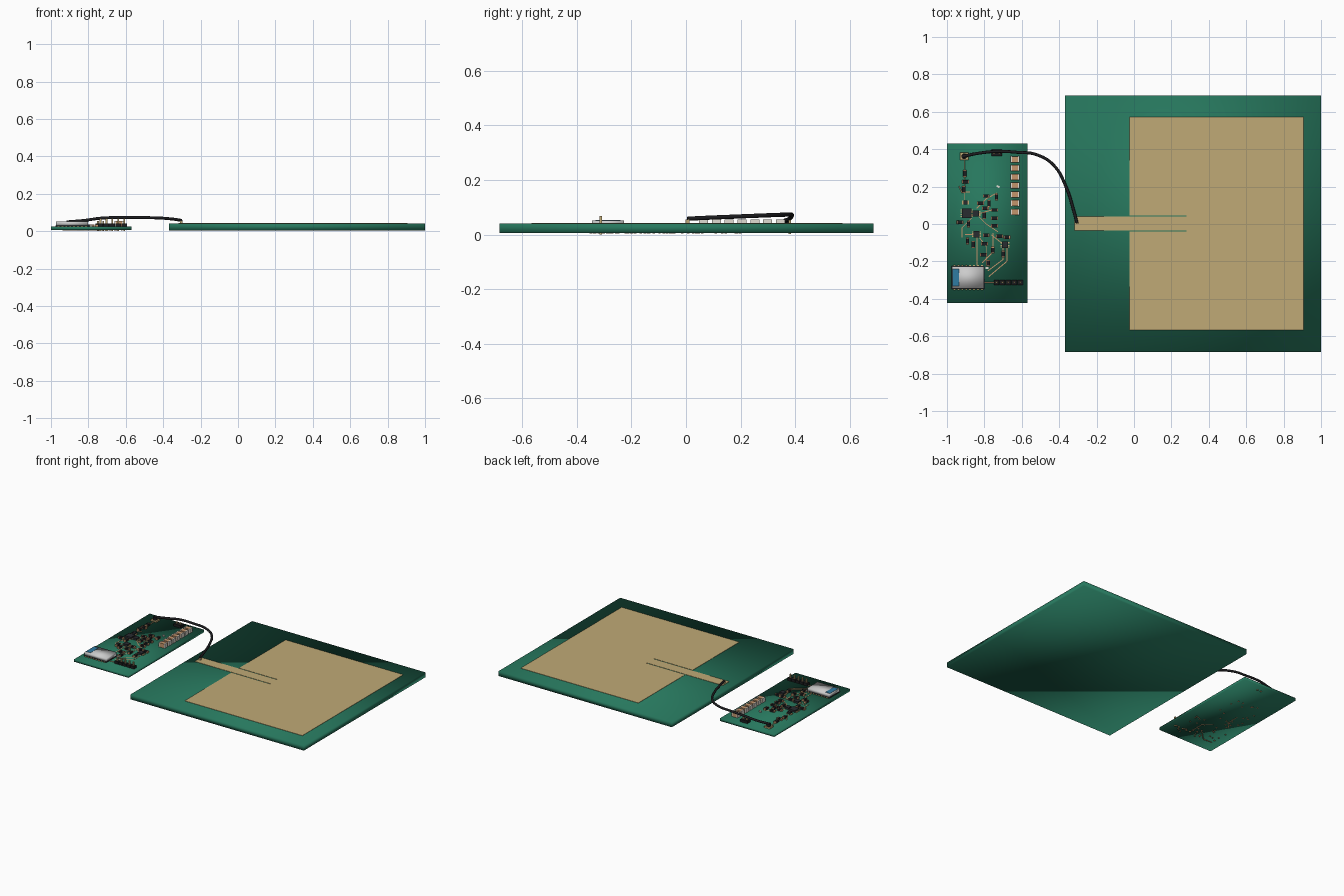
import bpy, bmesh, math, random
from mathutils import Matrix, Vector

random.seed(4)
BOT, TOP = 0.006, 0.024      # small board faces


def mat(name, r, g, b):
    m = bpy.data.materials.new(name)
    m.diffuse_color = (r, g, b, 1)
    return m


GREEN = mat("board green", 0.02, 0.185, 0.11)
GOLD = mat("antenna gold", 0.53, 0.40, 0.18)
COPPER = mat("copper tan", 0.55, 0.30, 0.15)
BLACK = mat("black plastic", 0.012, 0.012, 0.014)
CHIP = mat("chip charcoal", 0.022, 0.025, 0.03)
SILVER = mat("module silver", 0.60, 0.60, 0.60)
BLUE = mat("module blue", 0.03, 0.20, 0.36)
WHITE = mat("white part", 0.75, 0.72, 0.65)


def finish(name, bm, m, smooth=False):
    me = bpy.data.meshes.new(name)
    bmesh.ops.recalc_face_normals(bm, faces=bm.faces)
    bm.to_mesh(me)
    bm.free()
    me.materials.append(m)
    for p in me.polygons:
        p.use_smooth = smooth
    ob = bpy.data.objects.new(name, me)
    bpy.context.collection.objects.link(ob)
    return ob


def boxes(name, items, m, smooth=False):
    """Each item: centre x, centre y, bottom z, size x, size y, height, [turn]."""
    bm = bmesh.new()
    for it in items:
        x, y, z, sx, sy, h = it[:6]
        turn = it[6] if len(it) > 6 else 0
        bmesh.ops.create_cube(bm, size=1, matrix=Matrix.Translation((x, y, z + h / 2))
                              @ Matrix.Rotation(turn, 4, 'Z') @ Matrix.Diagonal((sx, sy, h, 1)))
    return finish(name, bm, m, smooth)


def tracks(name, paths, z, m, w=0.005, h=0.0015):
    """Thin copper tracks along polylines."""
    items = []
    for path in paths:
        for (ax, ay), (bx, by) in zip(path, path[1:]):
            d = Vector((bx - ax, by - ay))
            items.append(((ax + bx) / 2, (ay + by) / 2, z, d.length + w, w, h, math.atan2(d.y, d.x)))
    return boxes(name, items, m)


# Boards, softly shaded over their corners
boxes("antenna_board", [(0.315, 0.002, 0.005, 1.37, 1.372, 0.036)], GREEN, True)
boxes("circuit_board", [(-0.785, 0.004, BOT, 0.43, 0.855, TOP - BOT)], GREEN, True)

# Antenna patch with its inset feed strip, one outline
outline = [(-0.318, -0.034), (0.281, -0.034), (0.281, -0.041), (-0.024, -0.041), (-0.024, -0.567),
           (0.906, -0.567), (0.906, 0.573), (-0.024, 0.573), (-0.024, 0.046), (0.281, 0.046),
           (0.281, 0.039), (-0.318, 0.039)]
bm = bmesh.new()
face = bm.faces.new([bm.verts.new((x, y, 0.0405)) for x, y in outline])
ext = bmesh.ops.extrude_face_region(bm, geom=[face])
bmesh.ops.translate(bm, vec=(0, 0, 0.0025), verts=[v for v in ext["geom"] if isinstance(v, bmesh.types.BMVert)])
finish("antenna_patch", bm, GOLD)

# Coaxial cable between the boards
cu = bpy.data.curves.new("cable", 'CURVE')
cu.dimensions = '3D'
cu.bevel_depth = 0.008
cu.bevel_resolution = 3
cu.use_fill_caps = True
cu.resolution_u = 8
pts = [(-0.915, 0.362, 0.050), (-0.82, 0.38, 0.058), (-0.73, 0.388, 0.070), (-0.62, 0.383, 0.073),
       (-0.525, 0.372, 0.073), (-0.43, 0.315, 0.071), (-0.36, 0.19, 0.066), (-0.322, 0.07, 0.061),
       (-0.305, 0.006, 0.058)]
sp = cu.splines.new('BEZIER')
sp.bezier_points.add(len(pts) - 1)
for bp, p in zip(sp.bezier_points, pts):
    bp.co = p
    bp.handle_left_type = bp.handle_right_type = 'AUTO'
cu.materials.append(BLACK)
bpy.context.collection.objects.link(bpy.data.objects.new("cable", cu))

# Cable sockets
boxes("cable_socket_base", [(-0.908, 0.362, TOP, 0.045, 0.04, 0.01)], GOLD)
bm = bmesh.new()
bmesh.ops.create_cone(bm, cap_ends=True, segments=20, radius1=0.015, radius2=0.015, depth=0.02,
                      matrix=Matrix.Translation((-0.908, 0.362, 0.042)))
finish("cable_socket_cap", bm, BLACK)
boxes("feed_solder", [(-0.304, 0.006, 0.043, 0.014, 0.014, 0.012)], GOLD)
boxes("two_pin_header", [(-0.735, 0.38, TOP, 0.056, 0.035, 0.018)], BLACK)
boxes("two_pin_header_pins", [(x, 0.38, 0.002, 0.009, 0.009, 0.052) for x in (-0.749, -0.721)], GOLD)

# Radio module: silver can with blue end plate on a thin carrier
boxes("module_carrier", [(-0.887, -0.286, TOP, 0.178, 0.122, 0.006)], CHIP)
boxes("module_can", [(-0.887, -0.286, 0.03, 0.172, 0.117, 0.022)], SILVER, True)
boxes("module_blue_window", [(-0.953, -0.286, 0.052, 0.036, 0.092, 0.001)], BLUE)
boxes("module_pads", [(-0.96 + 0.021 * i, -0.286 + s * 0.062, TOP, 0.01, 0.01, 0.005)
                      for i in range(8) for s in (-1, 1)], GOLD)

# Five-pin programming header
pins = [-0.735 + 0.0315 * i for i in range(5)]
boxes("pin_header", [(x, -0.312, TOP, 0.029, 0.027, 0.018) for x in pins], BLACK)
boxes("pin_header_pins", [(x, -0.312, 0.0, 0.009, 0.009, 0.068) for x in pins], GOLD)

# Row of large tan capacitors with end caps
rows = [0.064 + 0.047 * i for i in range(7)]
boxes("large_capacitors", [(-0.637, y, TOP, 0.034, 0.032, 0.03) for y in rows], COPPER)
boxes("large_capacitor_ends", [(-0.637 + s * 0.0205, y, TOP, 0.008, 0.033, 0.031)
                               for y in rows for s in (-1, 1)], WHITE)

# Chips with gold legs on two sides
chips = [(-0.895, 0.058, 0.05), (-0.846, 0.056, 0.033), (-0.842, -0.055, 0.034), (-0.690, -0.110, 0.034),
         (-0.90, 0.115, 0.022)]
boxes("chips", [(x, y, TOP + 0.002, s, s, 0.014) for x, y, s in chips], CHIP)
boxes("chip_legs", [(x + sx * (s / 2 + 0.003), y + k * s / 4, TOP, 0.01, 0.005, 0.006)
                    for x, y, s in chips for sx in (-1, 1) for k in (-1.4, -0.5, 0.5, 1.4)], GOLD)

# Small passive parts: black body between two metal ends (x, y, upright)
small = [(-0.79, 0.15, 0), (-0.735, 0.145, 1), (-0.745, 0.075, 0), (-0.745, 0.03, 0), (-0.745, -0.01, 0),
         (-0.795, 0.085, 0), (-0.80, 0.045, 1), (-0.775, 0.11, 1), (-0.79, -0.06, 0), (-0.86, -0.11, 1),
         (-0.80, -0.105, 0), (-0.755, -0.14, 1), (-0.72, -0.065, 0), (-0.68, -0.07, 0), (-0.70, -0.16, 1),
         (-0.91, 0.185, 1), (-0.905, 0.27, 1), (-0.90, 0.225, 0), (-0.89, -0.09, 1), (-0.78, -0.21, 1),
         (-0.805, -0.165, 0), (-0.93, 0.01, 0), (-0.885, 0.0, 1), (-0.82, 0.11, 0)]
boxes("small_parts", [(x, y, TOP, *((0.018, 0.026) if v else (0.026, 0.018)), 0.013) for x, y, v in small], BLACK)
boxes("small_part_ends", [(x + (0 if v else s * 0.0155), y + (s * 0.0155 if v else 0), TOP,
                           *((0.018, 0.006) if v else (0.006, 0.018)), 0.013)
                          for x, y, v in small for s in (-1, 1)], COPPER)
boxes("indicator_lights", [(-0.727, 0.20, TOP, 0.018, 0.01, 0.008, -0.5),
                           (-0.785, -0.235, TOP, 0.016, 0.012, 0.008)], WHITE)

# Copper tracks on top
tracks("top_tracks", [
    [(-0.905, 0.34), (-0.905, 0.13)],
    [(-0.935, 0.20), (-0.92, 0.17), (-0.88, 0.17)],
    [(-0.84, 0.085), (-0.79, 0.135), (-0.735, 0.165)],
    [(-0.83, 0.055), (-0.76, 0.075)],
    [(-0.83, 0.04), (-0.79, -0.0), (-0.73, -0.04)],
    [(-0.87, 0.03), (-0.92, -0.02), (-0.92, -0.07)],
    [(-0.84, -0.075), (-0.84, -0.22)],
    [(-0.825, -0.075), (-0.79, -0.12), (-0.79, -0.22)],
    [(-0.70, -0.13), (-0.70, -0.19), (-0.78, -0.25)],
    [(-0.68, -0.13), (-0.68, -0.20), (-0.775, -0.28)],
    [(-0.755, -0.05), (-0.755, -0.15), (-0.81, -0.205)],
    [(-0.80, -0.312), (-0.745, -0.312)],
    [(-0.71, -0.10), (-0.76, -0.06)],
    [(-0.86, -0.055), (-0.90, -0.055)]], TOP, COPPER)

# Vias and solder dots on the underside
spots = [(random.uniform(-0.95, -0.62), random.uniform(-0.36, -0.1)) for _ in range(36)]
spots += [(random.uniform(-0.93, -0.70), random.uniform(-0.1, 0.2)) for _ in range(22)]
boxes("underside_solder", [(x, y, 0.004, 0.009, 0.009, 0.003) for x, y in spots], COPPER)
tracks("underside_tracks", [
    [(-0.93, -0.33), (-0.86, -0.33), (-0.80, -0.27)],
    [(-0.735, -0.312), (-0.735, -0.20), (-0.79, -0.15)],
    [(-0.90, -0.12), (-0.85, -0.07), (-0.85, 0.02)]], 0.0047, COPPER)
